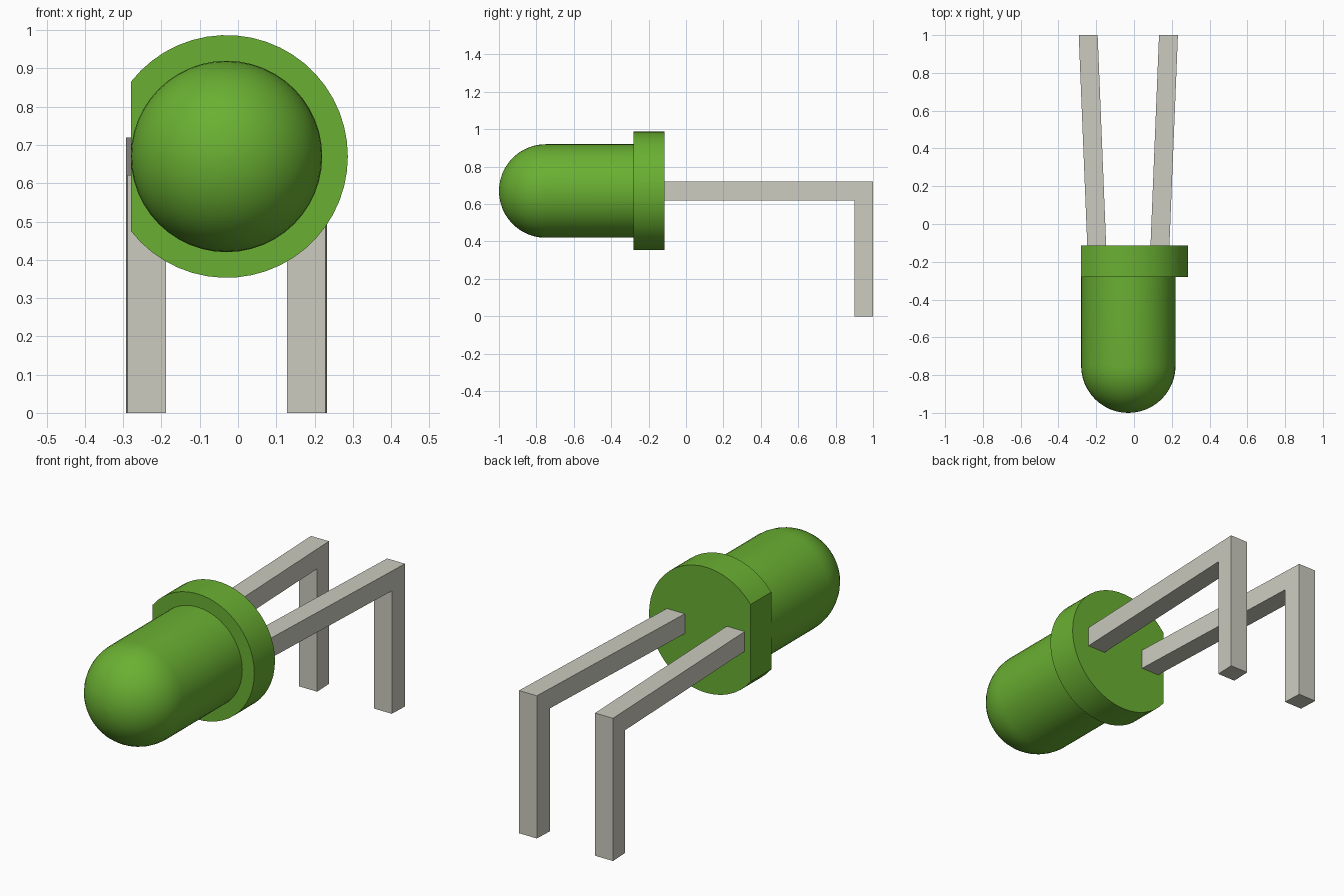
import bpy, bmesh, math

cube = bpy.data.objects.get("Cube")
if cube:
    bpy.data.objects.remove(cube, do_unlink=True)

AXIS_X, AXIS_Z = -0.03, 0.67      # centre line of the bulb
R_BODY, R_RIM = 0.25, 0.317


def material(name, rgb):
    m = bpy.data.materials.new(name)
    m.use_nodes = True
    m.diffuse_color = (*rgb, 1)
    m.node_tree.nodes["Principled BSDF"].inputs["Base Color"].default_value = (*rgb, 1)
    return m


green = material("green plastic", (0.144, 0.434, 0.032))
metal = material("grey metal", (0.604, 0.597, 0.521))


def add_object(name, bm, mat, smooth=False):
    bmesh.ops.recalc_face_normals(bm, faces=bm.faces)
    mesh = bpy.data.meshes.new(name)
    bm.to_mesh(mesh)
    bm.free()
    mesh.materials.append(mat)
    obj = bpy.data.objects.new(name, mesh)
    bpy.context.collection.objects.link(obj)
    if smooth:
        bpy.ops.object.select_all(action='DESELECT')
        obj.select_set(True)
        bpy.context.view_layer.objects.active = obj
        bpy.ops.object.shade_smooth_by_angle(angle=math.radians(35))
    return obj


def loft(rings):
    """Closed solid through rings of equal point count."""
    bm = bmesh.new()
    loops = [[bm.verts.new(p) for p in ring] for ring in rings]
    n = len(loops[0])
    for a, b in zip(loops, loops[1:]):
        for i in range(n):
            j = (i + 1) % n
            bm.faces.new((a[i], a[j], b[j], b[i]))
    bm.faces.new(loops[0])
    bm.faces.new(loops[-1])
    return bm


# Bulb: straight barrel with a hemispherical nose
SEG, STEPS = 48, 12
profile = [(R_BODY, -0.27)]
for k in range(STEPS):
    a = math.pi / 2 * k / STEPS
    profile.append((R_BODY * math.cos(a), -0.75 - R_BODY * math.sin(a)))
profile.append((0.0005, -1.0))
bulb = loft([[(AXIS_X + r * math.cos(2 * math.pi * i / SEG), y,
               AXIS_Z + r * math.sin(2 * math.pi * i / SEG)) for i in range(SEG)]
             for r, y in profile])
add_object("bulb", bulb, green, smooth=True)

# Rim: disc with one flat side on -x, tangent to the barrel
half = math.pi - math.acos(R_BODY / R_RIM)
arc = [-half + 2 * half * i / 40 for i in range(41)]
rim = loft([[(AXIS_X + R_RIM * math.cos(a), y, AXIS_Z + R_RIM * math.sin(a)) for a in arc]
            for y in (-0.28, -0.115)])
add_object("rim", rim, green, smooth=True)

# Leads: square bars that splay apart and bend down at the back
outline = [(-0.13, 0.62), (0.9, 0.62), (0.9, 0), (1, 0), (1, 0.72), (-0.13, 0.72)]
for name, side in (("left_lead", 1), ("right_lead", -1)):
    lead = loft([[(AXIS_X + side * (0.172 + 0.0405 * y) + dx, y, z) for y, z in outline]
                 for dx in (-0.05, 0.05)])
    add_object(name, lead, metal)
